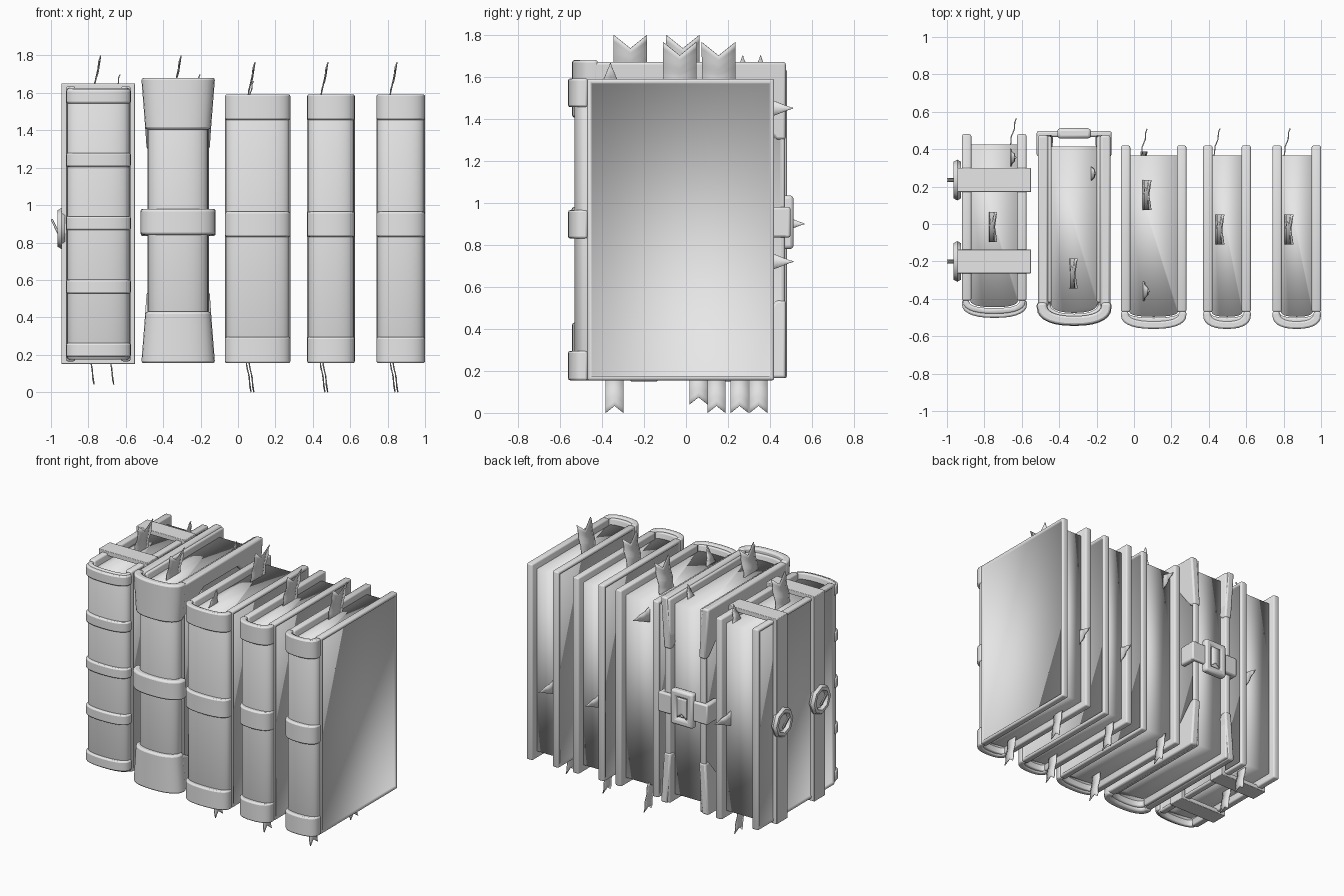
import bpy, bmesh, math
from mathutils import Vector

if bpy.data.objects.get("Cube"):
    bpy.data.objects.remove(bpy.data.objects["Cube"])

grey = bpy.data.materials.new("plain_grey")
grey.use_nodes = True
GREY = (0.8, 0.8, 0.8, 1)
grey.diffuse_color = GREY
grey.node_tree.nodes["Principled BSDF"].inputs["Base Color"].default_value = GREY


def finish(name, bm, bevel=0.0, solid=0.0, soft=False):
    # Soft parts are smooth across every edge, the others keep sharp edges
    bmesh.ops.recalc_face_normals(bm, faces=bm.faces)
    mesh = bpy.data.meshes.new(name)
    bm.to_mesh(mesh)
    bm.free()
    mesh.materials.append(grey)
    ob = bpy.data.objects.new(name, mesh)
    bpy.context.collection.objects.link(ob)
    if solid:
        ob.modifiers.new("thickness", "SOLIDIFY").thickness = solid
    if bevel:
        mod = ob.modifiers.new("round", "BEVEL")
        mod.width, mod.segments, mod.limit_method = bevel, 2, "ANGLE"
        mod.angle_limit = math.radians(40)
    if soft:
        mesh.shade_smooth()
    else:
        bpy.ops.object.select_all(action="DESELECT")
        ob.select_set(True)
        bpy.context.view_layer.objects.active = ob
        bpy.ops.object.shade_smooth_by_angle(angle=math.radians(40))
    return ob


def prism(name, loop, lo, hi, bevel=0.0, flare=(1, 1), soft=False):
    # Extrude an xy outline along z; flare scales the x width at each end
    bm = bmesh.new()
    mid = (min(p[0] for p in loop) + max(p[0] for p in loop)) / 2
    rings = [[bm.verts.new((mid + (x - mid) * k, y, h)) for x, y in loop]
             for k, h in zip(flare, (lo, hi))]
    bm.faces.new(rings[0])
    bm.faces.new(rings[1])
    for i in range(len(loop)):
        j = (i + 1) % len(loop)
        bm.faces.new((rings[0][i], rings[0][j], rings[1][j], rings[1][i]))
    return finish(name, bm, bevel, soft=soft)


def box_mesh(lo, hi):
    bm = bmesh.new()
    bmesh.ops.create_cube(bm, size=1)
    for v in bm.verts:
        v.co = [(a + b) / 2 + c * (b - a) for a, b, c in zip(lo, hi, v.co)]
    return bm


def frame(name, x, y, z, t, bevel):
    # Rectangular ring in the xz plane with depth along y
    bm = bmesh.new()
    rings = []
    for d in y:
        for g in (0, t):
            rings.append([bm.verts.new((a, d, c)) for a, c in
                          ((x[0] + g, z[0] + g), (x[1] - g, z[0] + g),
                           (x[1] - g, z[1] - g), (x[0] + g, z[1] - g))])
    for p, q in ((0, 1), (1, 3), (3, 2), (2, 0)):
        for i in range(4):
            j = (i + 1) % 4
            bm.faces.new((rings[p][i], rings[p][j], rings[q][j], rings[q][i]))
    return finish(name, bm, bevel)


def arc(x0, x1, yb, depth, steps=14):
    # Rounded spine curve with a short straight run at each side
    c, hw, pts = (x0 + x1) / 2, (x1 - x0) / 2, [(x0, yb)]
    for i in range(steps + 1):
        a = math.pi * i / steps
        co, si = math.cos(a), max(0, math.sin(a))
        pts.append((c - math.copysign(abs(co) ** 0.85, co) * hw, yb - depth * (0.2 + 0.8 * si ** 0.85)))
    return pts + [(x1, yb)]


def shell(name, x, yb, depth, thick, z, bevel=0.012, flare=(1, 1), soft=False):
    inner = arc(x[0] + thick, x[1] - thick, yb, depth - thick)
    return prism(name, arc(*x, yb, depth) + inner[::-1], *z, bevel, flare, soft)


def book(name, x, yb, yf, spine, z, thick=0.05):
    # Pages, two boards with recessed panels and a rounded spine
    x0, x1 = x
    p0, p1 = x0 + thick - 0.005, x1 - thick + 0.005
    block = arc(p0, p1, yb, spine - 0.035) + [(p1, yf - 0.055), (p0, yf - 0.055)]
    prism(name + "_pages", block, z[0] + 0.05, z[1] - 0.05, soft=True)
    for side, lo, hi, s in (("right", x0, x0 + thick, -1), ("left", x1 - thick, x1, 1)):
        bm = box_mesh((lo, yb - 0.01, z[0]), (hi, yf, z[1]))
        bmesh.ops.bevel(bm, geom=bm.edges[:], offset=0.01, segments=2, profile=0.5, affect="EDGES")
        bm.normal_update()
        outer = [max(bm.faces, key=lambda f: f.normal.x * s * f.calc_area())]
        bmesh.ops.inset_region(bm, faces=outer, thickness=0.014)
        bmesh.ops.inset_region(bm, faces=outer, thickness=0.004, depth=-0.012)
        finish(f"{name}_{side}_board", bm, soft=True)
    shell(name + "_spine", (x0 + 0.006, x1 - 0.006), yb, spine, 0.03,
          (z[0] + 0.01, z[1] - 0.01), soft=True)


def guard(name, outline, x, lean):
    # Corner guard on a board, thinning away from the outer corner
    bm = bmesh.new()
    face = bm.faces.new([bm.verts.new((x, y, z)) for y, z in outline])
    new = bmesh.ops.extrude_face_region(bm, geom=[face])["geom"]
    bmesh.ops.translate(bm, vec=(0.055, 0, 0), verts=[v for v in new if isinstance(v, bmesh.types.BMVert)])
    for v in bm.verts:
        v.co.x += lean * (abs(v.co.z - 0.9175) - 0.7625)
    finish(name, bm, 0.012)


def ribbon(name, start, along, across, length, width, bend, forked=True):
    # Curved page marker with a forked or pointed tip
    start, along, across = Vector(start), Vector(along), Vector(across)
    bm, rows, n = bmesh.new(), [], 8
    for i in range(n + 1):
        w = width / 2 * (1 if forked else max(0.03, 1 - i / n))
        row = []
        for s in (-1, 0, 1):
            t = i / n * (1 - 0.4 * width / length if forked and s == 0 else 1)
            side = Vector((bend * (t + 0.09 * math.sin(4 * math.pi * t)), 0, 0))
            row.append(bm.verts.new(start + along * t * length + across * w * s + side))
        rows.append(row)
    for a, b in zip(rows, rows[1:]):
        for k in (0, 1):
            bm.faces.new((a[k], a[k + 1], b[k + 1], b[k]))
    finish(name, bm, solid=0.006)


UP, DOWN, BACK, Y, Z = (0, 0, 1), (0, 0, -1), (0, 1, 0), (0, 1, 0), (0, 0, 1)

# Strapped book with five raised bands
book("strapped_book", (-0.92, -0.575), -0.4, 0.48, 0.08, (0.165, 1.635))
for i in range(5):
    zc = 0.225 + i * 0.339
    shell(f"strapped_book_band_{i + 1}", (-0.92, -0.572), -0.41, 0.092, 0.04, (zc - 0.037, zc + 0.037))
for label, yc in (("front", -0.2), ("rear", 0.235)):
    frame(label + "_strap", (-0.945, -0.55), (yc - 0.064, yc + 0.064), (0.15, 1.65), 0.032, 0.004)
    bpy.ops.mesh.primitive_torus_add(major_segments=8, minor_segments=6, major_radius=0.085,
                                     minor_radius=0.024, location=(-0.945, yc, 0.875),
                                     rotation=(0, math.pi / 2, 0))
    ring = bpy.context.object
    ring.name = label + "_round_buckle"
    ring.data.materials.append(grey)
    bpy.ops.object.shade_smooth_by_angle(angle=math.radians(40))
    prong = finish(label + "_buckle_prong", box_mesh((-0.006, -0.01, -0.05), (0.006, 0.01, 0.05)), 0.003)
    prong.location, prong.rotation_euler = (-0.975, yc, 0.88), (0, -0.45, 0)

# Guarded book with flared caps, corner guards and a clasp
book("guarded_book", (-0.485, -0.155), -0.41, 0.47, 0.1, (0.17, 1.66), 0.045)
shell("guarded_book_band", (-0.52, -0.12), -0.42, 0.125, 0.05, (0.84, 0.98), 0.02)
corner = [(-0.44, 1.67), (0.475, 1.67), (0.475, 1.3), (0.43, 1.3), (0.38, 1.36),
          (0.3, 1.47), (0.2, 1.56), (-0.2, 1.56), (-0.36, 1.45), (-0.44, 1.41)]
for label, flip in (("upper", False), ("lower", True)):
    shell(label + "_spine_cap", (-0.517, -0.123), -0.42, 0.122, 0.05,
          (0.155, 0.43) if flip else (1.405, 1.68), flare=(1, 0.89) if flip else (0.89, 1))
    outline = [(y, 1.835 - z) if flip else (y, z) for y, z in corner]
    guard(label + "_right_guard", outline, -0.515, -0.07)
    guard(label + "_left_guard", outline, -0.18, 0.07)
finish("clasp_strap", box_mesh((-0.52, 0.465, 0.835), (-0.12, 0.497, 0.98)), 0.01)
for side, lo in (("right", -0.52), ("left", -0.16)):
    finish(side + "_clasp_end", box_mesh((lo, 0.36, 0.835), (lo + 0.04, 0.497, 0.98)), 0.012)
frame("clasp_buckle", (-0.41, -0.23), (0.457, 0.512), (0.78, 1.035), 0.05, 0.016)
ribbon("clasp_prong", (-0.32, 0.508, 0.985), DOWN, (1, 0, 0), 0.15, 0.075, 0)

# Three banded books
for name, x in (("wide_book", (-0.07, 0.28)), ("middle_book", (0.37, 0.625)), ("end_book", (0.74, 1.0))):
    book(name, x, -0.461, 0.42, 0.07, (0.155, 1.59))
    for label, z in (("lower", (0.155, 0.295)), ("middle", (0.83, 0.965)), ("upper", (1.455, 1.592))):
        shell(f"{name}_{label}_band", x, -0.468, 0.093, 0.04, z, 0.015)

# Forked markers above the pages
for name, x, y, top in (("strapped", -0.785, -0.015, 1.8), ("guarded", -0.355, -0.265, 1.8),
                        ("wide", 0.04, 0.155, 1.765), ("middle", 0.43, -0.03, 1.765),
                        ("end", 0.805, -0.03, 1.765)):
    ribbon(name + "_top_marker", (x, y, top - 0.24), UP, Y, 0.24, 0.16, 0.048)

# Small pointed tabs above the pages
for name, x, y, top in (("strapped", -0.668, 0.355, 1.7), ("guarded", -0.24, 0.27, 1.7),
                        ("wide", 0.045, -0.36, 1.665)):
    ribbon(name + "_top_tab", (x, y, top - 0.13), UP, Y, 0.13, 0.11, 0.035, False)

# Forked markers below the pages
for name, x, y, low in (("strapped_a", -0.805, 0.06, 0.04), ("strapped_b", -0.7, 0.345, 0.04),
                        ("wide_a", 0.04, 0.345, 0.0), ("wide_b", 0.055, -0.34, 0.0),
                        ("middle_a", 0.435, 0.255, 0.0), ("middle_b", 0.45, -0.34, 0.0),
                        ("end_a", 0.81, 0.145, 0.0), ("end_b", 0.825, -0.34, 0.0)):
    ribbon(name + "_low_marker", (x, y, low + 0.22), DOWN, Y, 0.22, 0.085, 0.033)

# Pointed tabs out of the page edges at the rear
for name, x, y, z in (("strapped", -0.67, 0.41, 0.9), ("wide", 0.03, 0.355, 1.45),
                      ("middle", 0.425, 0.355, 0.72), ("end", 0.8, 0.355, 0.72)):
    ribbon(name + "_rear_tab", (x, y, z), BACK, Z, 0.155, 0.12, 0.038, False)
